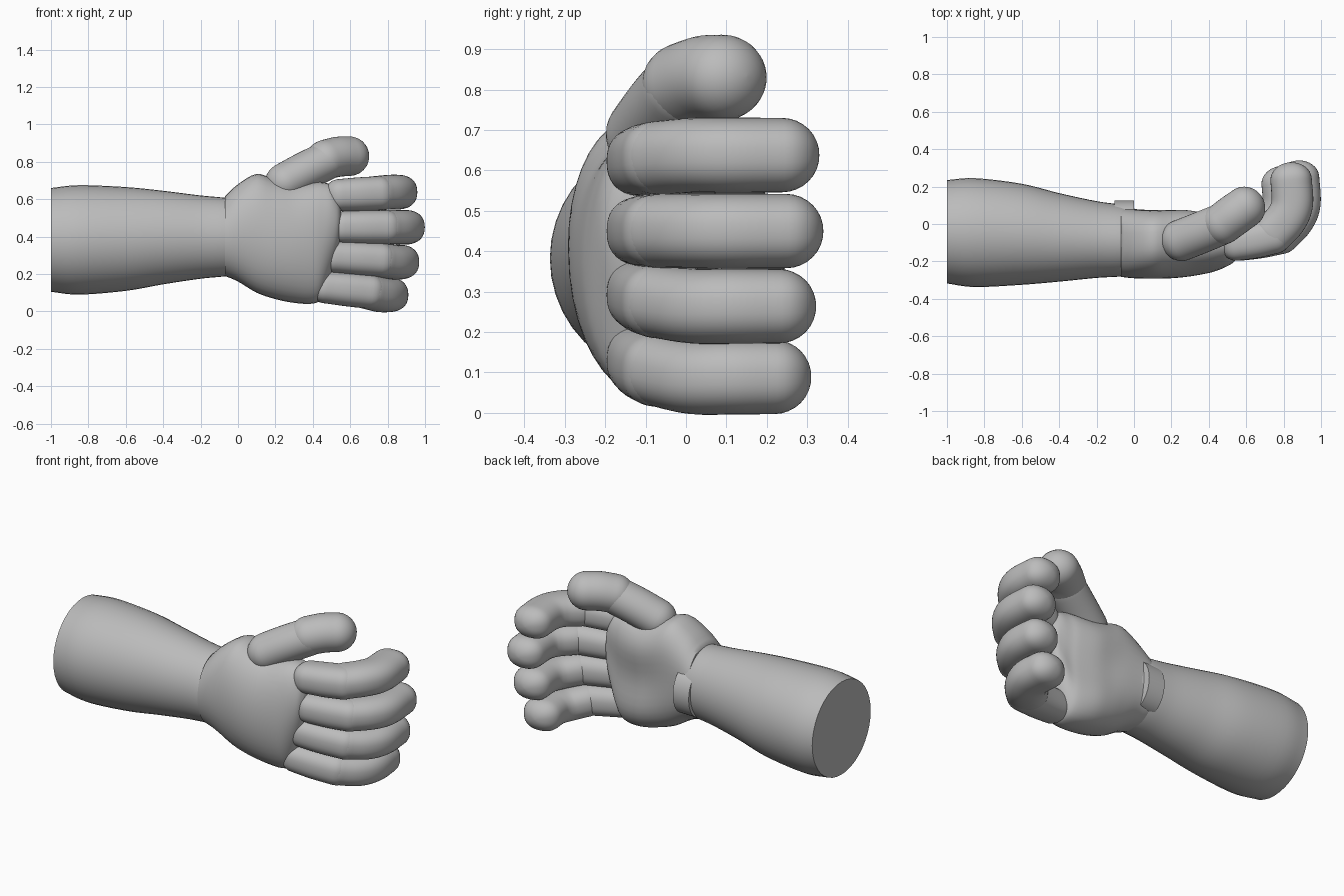
import bpy, bmesh, math
from mathutils import Vector

cube = bpy.data.objects.get("Cube")
if cube:
    bpy.data.objects.remove(cube, do_unlink=True)

grey = bpy.data.materials.new("plain grey")
grey.use_nodes = True
grey.diffuse_color = (0.5, 0.5, 0.5, 1)
grey.node_tree.nodes["Principled BSDF"].inputs["Base Color"].default_value = (0.5, 0.5, 0.5, 1)

SIDES = 40
ANGLES = [math.tau * i / SIDES for i in range(SIDES)]


def power(value, exponent):
    return math.copysign(abs(value) ** exponent, value)


def loft(name, rings):
    """Skin a list of closed rings, cap both ends and shade smooth."""
    bm = bmesh.new()
    loops = [[bm.verts.new(p) for p in ring] for ring in rings]
    for a, b in zip(loops, loops[1:]):
        for i in range(SIDES):
            j = (i + 1) % SIDES
            bm.faces.new((a[i], a[j], b[j], b[i]))
    bm.faces.new(loops[0])
    bm.faces.new(loops[-1])
    bmesh.ops.recalc_face_normals(bm, faces=bm.faces[:])
    mesh = bpy.data.meshes.new(name)
    bm.to_mesh(mesh)
    bm.free()
    mesh.materials.append(grey)
    obj = bpy.data.objects.new(name, mesh)
    bpy.context.collection.objects.link(obj)
    bpy.ops.object.select_all(action='DESELECT')
    obj.select_set(True)
    bpy.context.view_layer.objects.active = obj
    bpy.ops.object.shade_smooth_by_angle(angle=math.radians(50))


def spline(rows, steps):
    """Smooth interpolation through rows of numbers."""
    rows = [Vector(r) for r in rows]
    ext = [rows[0] * 2 - rows[1]] + rows + [rows[-1] * 2 - rows[-2]]
    out = []
    for a, b, c, d in zip(ext, ext[1:], ext[2:], ext[3:]):
        for s in range(steps):
            t = s / steps
            out.append(b + (c - a) * (t / 2) + (a * 2 - b * 5 + c * 4 - d) * (t * t / 2)
                       + (b * 3 - a - c * 3 + d) * (t ** 3 / 2))
    return out + [rows[-1]]


def section(x, y0, y1, z0, z1, dip=0, inner=1.0, outer=1.0):
    """Oval across x; inner and outer square off each side, dip hollows the +y middle."""
    ring = []
    for a in ANGLES:
        s, c = math.sin(a), math.cos(a)
        y = (y0 + y1) / 2 + (y1 - y0) / 2 * power(s, inner if s > 0 else outer)
        if s > 0:
            y -= dip * s ** 8
        ring.append((x, y, (z0 + z1) / 2 + (z1 - z0) / 2 * c))
    return ring


def capsule(name, points, radii, depth=1.0, square=1.0):
    """Round-ended tube along a smooth path; depth widens it in the bending plane."""
    centres = spline(points, 6)
    sizes = [r[0] for r in spline([(r, 0) for r in radii], 6)]
    last = len(centres) - 1
    rings = []

    def ring(c, t, r):
        u = (Vector((0, 0, 1)) - t * t.z).normalized()
        v = t.cross(u) * depth
        rings.append([c + (u * power(math.cos(a), square)
                           + v * power(math.sin(a), square)) * r for a in ANGLES])

    caps = [math.pi / 2 * k / 8 for k in range(1, 8)] + [1.55]
    for k, (c, r) in enumerate(zip(centres, sizes)):
        t = (centres[min(k + 1, last)] - centres[max(k - 1, 0)]).normalized()
        if k == 0:
            for a in reversed(caps):
                ring(c - t * r * math.sin(a), t, r * math.cos(a))
        ring(c, t, r)
        if k == last:
            for a in caps:
                ring(c + t * r * math.sin(a), t, r * math.cos(a))
    loft(name, rings)


# Forearm: flat cut end, narrowing to the wrist
forearm = [(-1, -.318, .235, .105, .66), (-.85, -.337, .245, .09, .675),
           (-.6, -.325, .215, .11, .665), (-.4, -.308, .165, .145, .645),
           (-.2, -.288, .122, .175, .62), (-.05, -.278, .1, .19, .605),
           (.03, -.25, .07, .21, .58)]
loft("forearm", [section(*r) for r in spline(forearm, 5)])

# Palm: broad hollowed slab with a rounded knuckle edge
palm = [(-.07, -.283, .088, .19, .615, 0), (0, -.29, .09, .16, .68, .01),
        (.1, -.292, .098, .1, .735, .025), (.2, -.29, .108, .066, .705, .045),
        (.3, -.28, .108, .046, .683, .052), (.4, -.262, .08, .042, .69, .045),
        (.45, -.247, .055, .075, .69, .035), (.5, -.225, .03, .2, .675, .02),
        (.535, -.202, 0, .32, .62, .005), (.552, -.17, -.05, .42, .56, 0)]
loft("palm", [section(*r, .7, .87) for r in spline(palm, 4)])

# Low curved band on the inside of the wrist
loft("wrist_band", [section(x, -.1, .125, .235, .52) for x in (-.105, 0)])

# Fingers: name, reach in x, reach in y, root x, root height, tip height
fingers = [("index", .96, .33, .545, .622, .638), ("middle", 1.0, .34, .56, .45, .45),
           ("ring", .97, .322, .515, .292, .264), ("little", .912, .31, .465, .13, .089)]
for name, reach, top, root, zr, zt in fingers:
    zm = zr * .4 + zt * .6
    capsule(name + "_finger_base",
            [(root, -.103, zr), ((root + reach - .21) / 2, -.085, (zr + zm) / 2),
             (reach - .21, -.06, zm)], [.086, .09, .091], 1.09, .84)
    capsule(name + "_finger_tip",
            [(reach - .22, -.052, zm), (reach - .148, .025, zt),
             (reach - .114, .11, zt), (reach - .12, top - .092, zt)],
            [.092, .0925, .093, .092], 1.2, .86)

# Thumb: base segment and fuller tip
capsule("thumb_base", [(.25, -.088, .69), (.36, -.045, .75), (.47, 0, .804)],
        [.104, .104, .103], 1.07)
capsule("thumb_tip", [(.47, 0, .812), (.535, .048, .827), (.594, .09, .83)],
        [.106, .107, .106], 1.05)
